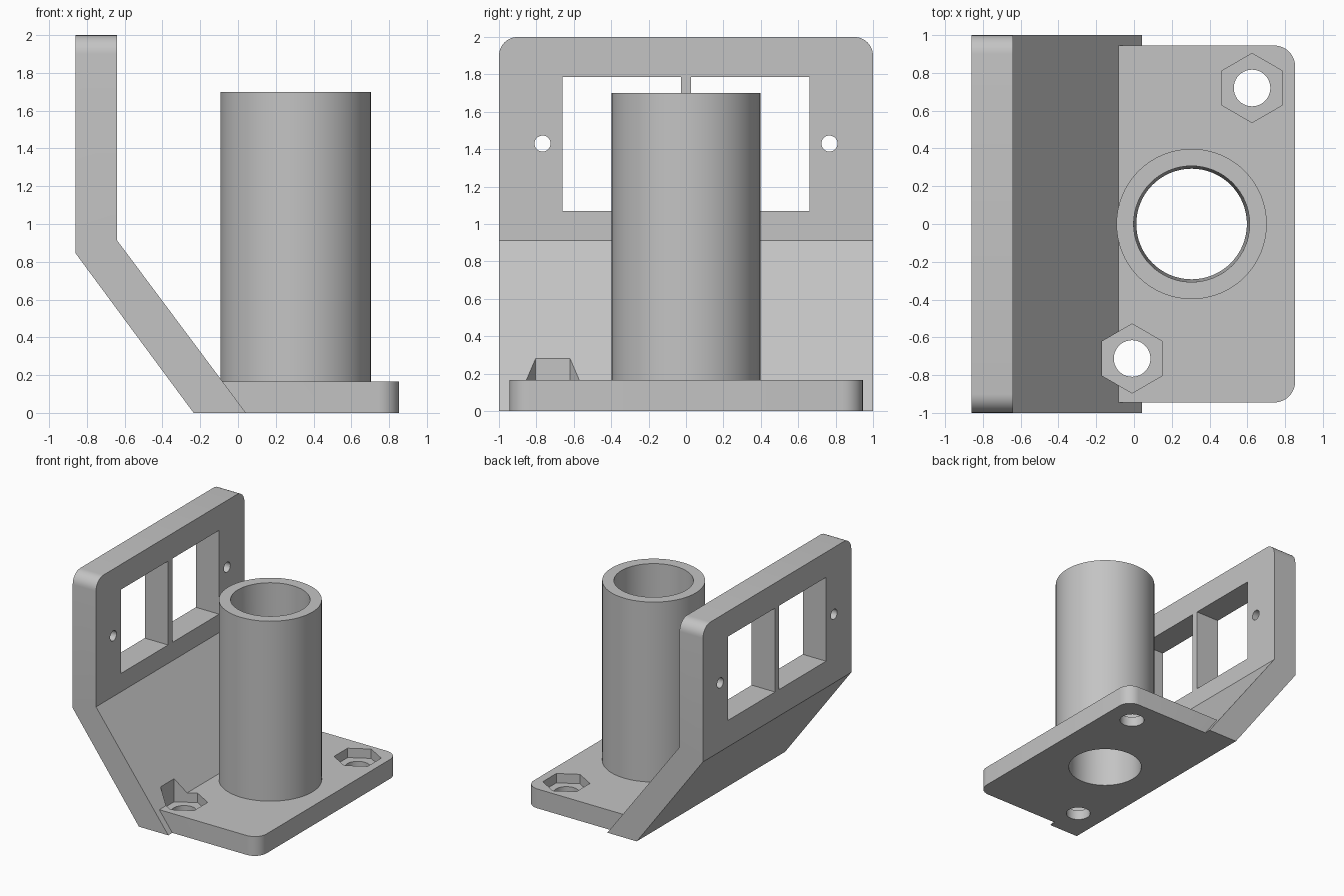
import bpy, bmesh, math
from mathutils import Vector

if "Cube" in bpy.data.objects:
    bpy.data.objects.remove(bpy.data.objects["Cube"], do_unlink=True)

grey = bpy.data.materials.new("light grey")
grey.use_nodes = True
colour = (0.55, 0.55, 0.55, 1)
grey.diffuse_color = colour
grey.node_tree.nodes["Principled BSDF"].inputs["Base Color"].default_value = colour


def loft(name, ring_a, ring_b, round_edges=None, radius=0.1):
    """Closed solid between two rings, with chosen edges rounded."""
    bm = bmesh.new()
    a = [bm.verts.new(p) for p in ring_a]
    b = [bm.verts.new(p) for p in ring_b]
    bm.faces.new(a)
    bm.faces.new(b)
    for i in range(len(a)):
        j = (i + 1) % len(a)
        bm.faces.new((a[i], a[j], b[j], b[i]))
    if round_edges:
        edges = [e for e in bm.edges if round_edges(*[v.co for v in e.verts])]
        bmesh.ops.bevel(bm, geom=edges, offset=radius, segments=8,
                        profile=0.5, affect='EDGES')
    bmesh.ops.recalc_face_normals(bm, faces=bm.faces)
    mesh = bpy.data.meshes.new(name)
    bm.to_mesh(mesh)
    bm.free()
    mesh.materials.append(grey)
    obj = bpy.data.objects.new(name, mesh)
    bpy.context.collection.objects.link(obj)
    return obj


def box(name, low, high, round_edges=None, radius=0.1):
    (x0, y0, z0), (x1, y1, z1) = low, high
    flat = [(x0, y0), (x1, y0), (x1, y1), (x0, y1)]
    return loft(name, [(*p, z0) for p in flat], [(*p, z1) for p in flat],
                round_edges, radius)


def ring(centre, radius, sides, axis):
    """Regular polygon with its first corner on +y."""
    pts = []
    for i in range(sides):
        t = 2 * math.pi * i / sides
        u, v = radius * math.cos(t), radius * math.sin(t)
        pts.append(Vector(centre) + Vector((v, u, 0) if axis == 'z' else (0, u, v)))
    return pts


def rod(name, start, end, r0, r1=None, sides=64, axis='z'):
    return loft(name, ring(start, r0, sides, axis), ring(end, r1 or r0, sides, axis))


def combine(target, tool, operation):
    """Apply a boolean and discard the tool."""
    mod = target.modifiers.new(operation, 'BOOLEAN')
    mod.operation = operation
    mod.solver = 'EXACT'
    mod.object = tool
    bpy.context.view_layer.update()
    graph = bpy.context.evaluated_depsgraph_get()
    result = bpy.data.meshes.new_from_object(target.evaluated_get(graph))
    target.modifiers.clear()
    target.data = result
    bpy.data.objects.remove(tool, do_unlink=True)


# Bent back plate with rounded top corners
profile = [(-0.86, 2), (-0.64, 2), (-0.64, 0.913), (0.042, 0), (-0.235, 0), (-0.86, 0.845)]
body = loft("mounting_bracket", [(x, -1, z) for x, z in profile],
            [(x, 1, z) for x, z in profile],
            lambda p, q: p.z > 1.9 and q.z > 1.9 and abs(p.y - q.y) < 0.1)

# Base plate with rounded outer corners
base = box("base_plate", (-0.15, -0.945, 0), (0.853, 0.945, 0.165),
           lambda p, q: p.x > 0.8 and q.x > 0.8 and abs(p.y - q.y) < 0.1, 0.11)
combine(body, base, 'UNION')

# Upright tube
tube_x = 0.305
combine(body, rod("tube", (tube_x, 0, 0.08), (tube_x, 0, 1.7), 0.398), 'UNION')

# Slightly tapered bore through tube and base
combine(body, rod("bore", (tube_x, 0, -0.1), (tube_x, 0, 1.8), 0.292, 0.308), 'DIFFERENCE')

# Hexagonal nut pockets and bolt holes
for x, y in [(0.625, 0.72), (-0.01, -0.712)]:
    combine(body, rod("nut_pocket", (x, y, 0.085), (x, y, 0.7), 0.183, sides=6), 'DIFFERENCE')
    combine(body, rod("bolt_hole", (x, y, -0.1), (x, y, 0.3), 0.097, sides=40), 'DIFFERENCE')

# Twin windows and screw holes in the upright plate
for side in (-1, 1):
    y0, y1 = sorted((side * 0.028, side * 0.66))
    combine(body, box("window", (-1, y0, 1.07), (-0.5, y1, 1.785)), 'DIFFERENCE')
    y = side * 0.767
    combine(body, rod("screw_hole", (-1, y, 1.43), (-0.5, y, 1.43), 0.043,
                      sides=32, axis='x'), 'DIFFERENCE')

bpy.ops.object.select_all(action='DESELECT')
body.select_set(True)
bpy.context.view_layer.objects.active = body
bpy.ops.object.shade_smooth_by_angle(angle=math.radians(30))
